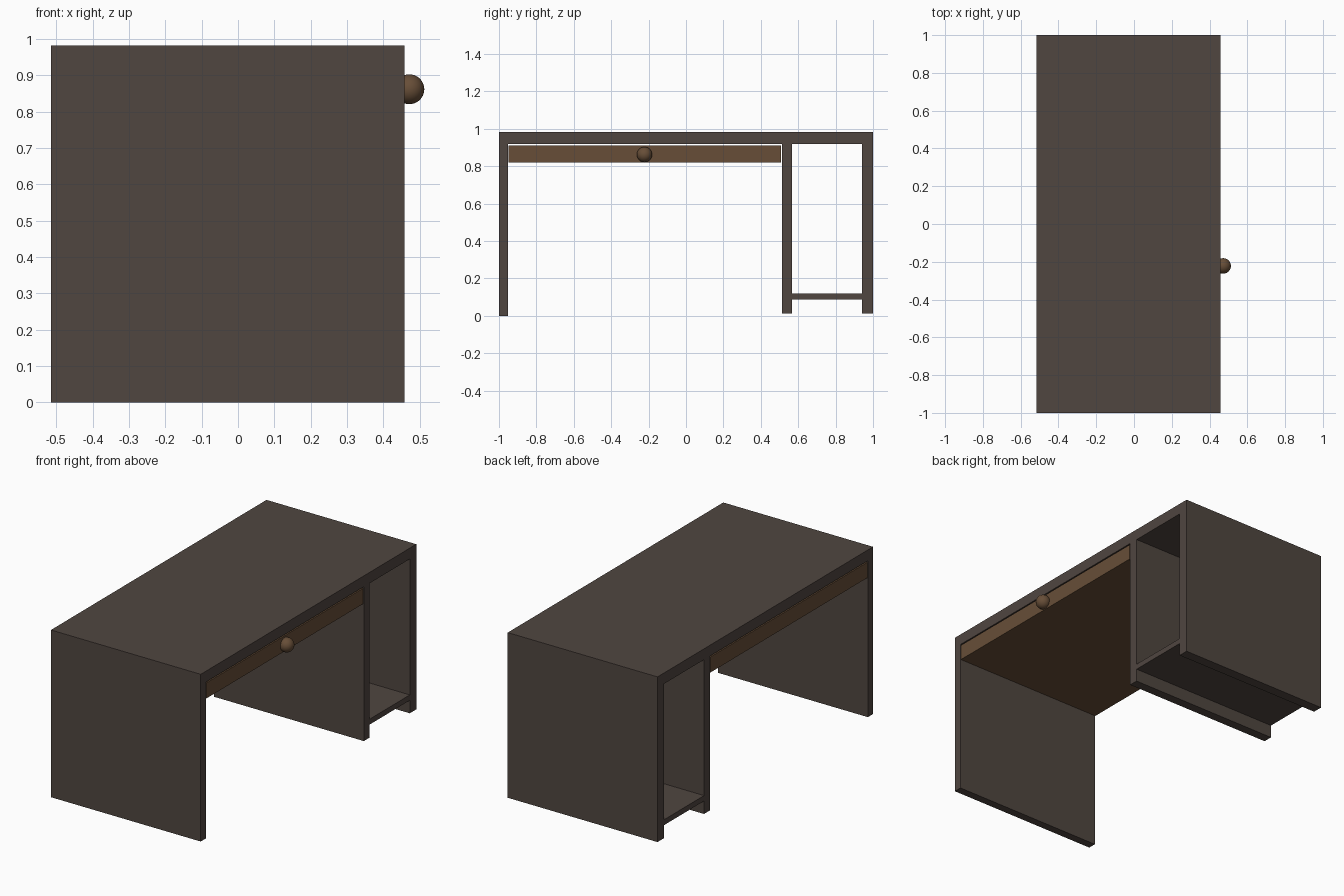
import bpy, bmesh

if "Cube" in bpy.data.objects:
    bpy.data.objects.remove(bpy.data.objects["Cube"])

X0, X1 = -0.515, 0.458   # depth range of the desk


def material(name, rgb):
    m = bpy.data.materials.new(name)
    m.diffuse_color = (*rgb, 1)
    m.use_nodes = True
    m.node_tree.nodes["Principled BSDF"].inputs["Base Color"].default_value = m.diffuse_color
    return m


def extrude_profile(name, yz, mat):
    """Extrude a closed (y, z) outline through the full depth of the desk."""
    bm = bmesh.new()
    face = bm.faces.new([bm.verts.new((X0, y, z)) for y, z in yz])
    ext = bmesh.ops.extrude_face_region(bm, geom=[face], use_keep_orig=True)
    moved = [v for v in ext["geom"] if isinstance(v, bmesh.types.BMVert)]
    bmesh.ops.translate(bm, verts=moved, vec=(X1 - X0, 0, 0))
    bmesh.ops.recalc_face_normals(bm, faces=bm.faces)
    mesh = bpy.data.meshes.new(name)
    bm.to_mesh(mesh)
    bm.free()
    mesh.materials.append(mat)
    obj = bpy.data.objects.new(name, mesh)
    bpy.context.collection.objects.link(obj)
    return obj


def rect(y0, y1, z0, z1):
    return [(y0, z0), (y1, z0), (y1, z1), (y0, z1)]


dark_wood = material("dark_wood", (0.08, 0.061, 0.051))
brown_wood = material("brown_wood", (0.136, 0.076, 0.039))

# Desk body: top, side panels and divider as one outline
extrude_profile("desk_body", [
    (-1, 0), (-0.952, 0), (-0.952, 0.918), (0.513, 0.918), (0.513, 0.012),
    (0.568, 0.012), (0.568, 0.918), (0.94, 0.918), (0.94, 0.012),
    (1, 0.012), (1, 0.982), (-1, 0.982)], dark_wood)

# Low shelf in the side compartment
extrude_profile("shelf", rect(0.568, 0.94, 0.088, 0.12), dark_wood)

# Wide drawer, hung just under the top
extrude_profile("drawer", rect(-0.948, 0.508, 0.82, 0.911), brown_wood)

# Round drawer knob
bpy.ops.mesh.primitive_uv_sphere_add(
    segments=32, ring_count=16, radius=0.041, location=(0.472, -0.222, 0.862))
knob = bpy.context.object
knob.name = "drawer_knob"
knob.data.materials.append(brown_wood)
bpy.ops.object.shade_smooth_by_angle()
